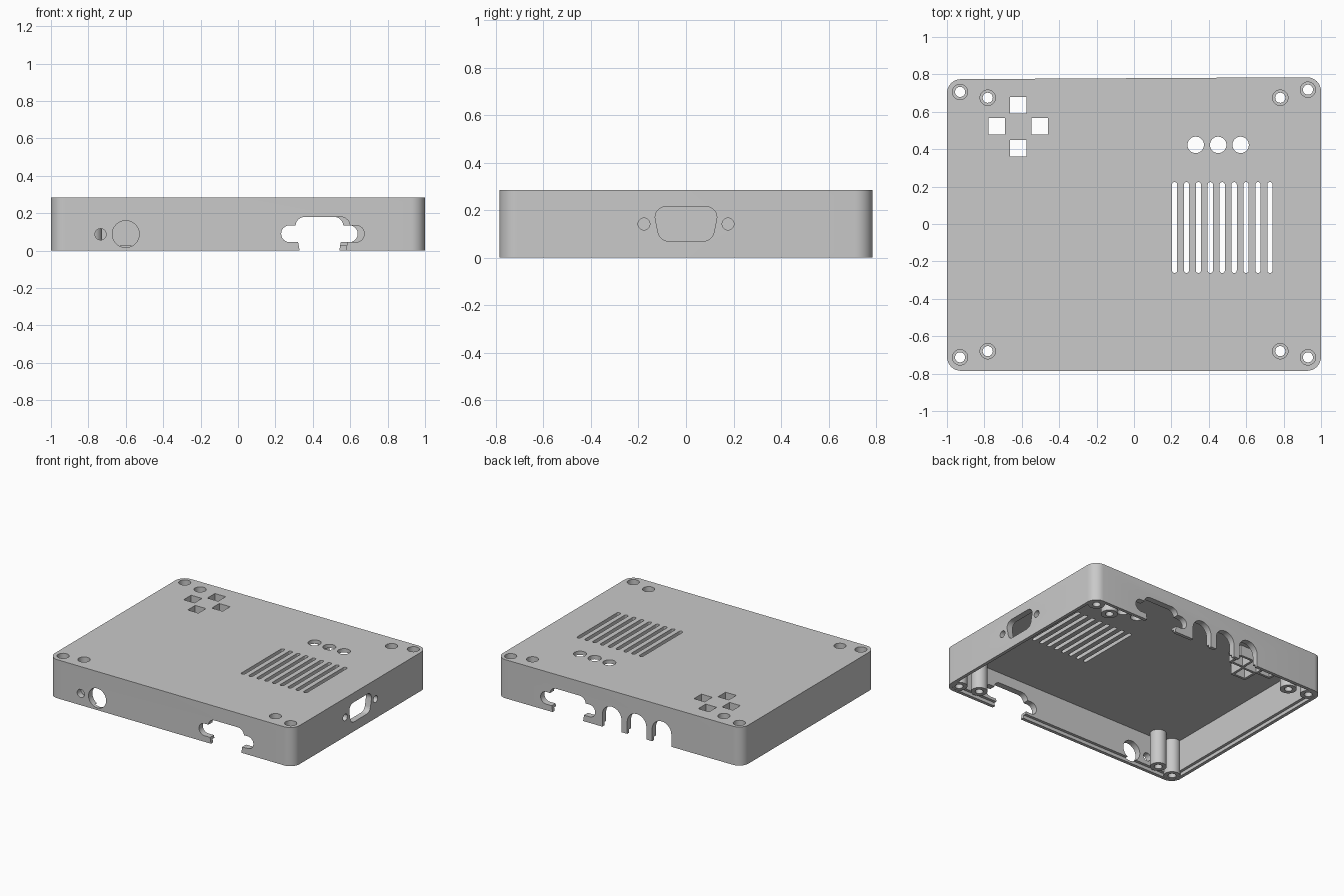
import bpy, bmesh, math
from mathutils import Vector

if "Cube" in bpy.data.objects:
    bpy.data.objects.remove(bpy.data.objects["Cube"], do_unlink=True)

HEIGHT, CEILING, STEP = 0.285, 0.257, 0.025

grey = bpy.data.materials.new("plain grey plastic")
grey.use_nodes = True
grey.diffuse_color = (0.585, 0.585, 0.585, 1)
grey.node_tree.nodes["Principled BSDF"].inputs["Base Color"].default_value = grey.diffuse_color


def rounded(corners, r, seg=8):
    """Outline with every corner replaced by an arc."""
    out, n = [], len(corners)
    for i in range(n):
        p = Vector(corners[i])
        u = (Vector(corners[i - 1]) - p).normalized()
        v = (Vector(corners[(i + 1) % n]) - p).normalized()
        half = u.angle(v) / 2
        centre = p + (u + v).normalized() * r / math.sin(half)
        a = p + u * r / math.tan(half) - centre
        b = p + v * r / math.tan(half) - centre
        for k in range(seg + 1):
            out.append(centre + a.slerp(b, k / seg).normalized() * r)
    return out


def rect(x0, x1, y0, y1):
    return [(x0, y0), (x1, y0), (x1, y1), (x0, y1)]


def capsule(x0, x1, y0, y1):
    return rounded(rect(x0, x1, y0, y1), min(x1 - x0, y1 - y0) * 0.495)


def circle(x, y, r, n=32):
    return [(x + r * math.cos(math.tau * i / n), y + r * math.sin(math.tau * i / n))
            for i in range(n)]


def prism(name, outline, lo, hi, axis="z"):
    place = {"x": lambda a, b, h: (h, a, b),
             "y": lambda a, b, h: (a, h, b),
             "z": lambda a, b, h: (a, b, h)}[axis]
    bm = bmesh.new()
    ends = [[bm.verts.new(place(p[0], p[1], h)) for p in outline] for h in (lo, hi)]
    bm.faces.new(ends[0])
    bm.faces.new(ends[1])
    for i in range(len(outline)):
        bm.faces.new((ends[0][i - 1], ends[0][i], ends[1][i], ends[1][i - 1]))
    bmesh.ops.recalc_face_normals(bm, faces=bm.faces)
    mesh = bpy.data.meshes.new(name)
    bm.to_mesh(mesh)
    bm.free()
    mesh.materials.append(grey)
    ob = bpy.data.objects.new(name, mesh)
    bpy.context.scene.collection.objects.link(ob)
    return ob


def outer(inset, r):
    """Case outline; the back edge is slightly skewed."""
    i = inset
    return rounded([(-1 + i, -0.785 + i), (1 - i, -0.785 + i),
                    (1 - i, 0.785 - i), (-1 + i, 0.774 - i)], r)


case = prism("case_lid", outer(0, 0.075), 0, HEIGHT)


def combine(tool, operation):
    mod = case.modifiers.new("combine", "BOOLEAN")
    mod.operation, mod.solver, mod.object = operation, "EXACT", tool
    bpy.context.view_layer.objects.active = case
    bpy.ops.object.modifier_apply(modifier=mod.name)
    bpy.data.objects.remove(tool, do_unlink=True)


def cut(outline, lo, hi, axis="z"):
    combine(prism("cutter", outline, lo, hi, axis), "DIFFERENCE")


def add(outline, lo, hi):
    combine(prism("addition", outline, lo, hi), "UNION")


# Hollow interior with a stepped lip at the rim
cut(outer(0.045, 0.04), -0.1, CEILING)
cut(outer(0.024, 0.055), -0.1, STEP)

# Screw posts
posts = [(s * 0.782, y) for s in (-1, 1) for y in (-0.68, 0.675)]
posts += [(-0.93, -0.713), (0.93, -0.713), (-0.93, 0.706), (0.93, 0.718)]
for x, y in posts:
    add(circle(x, y, 0.056), 0.001, 0.27)

# Square button guides
buttons = [(-0.62, 0.635), (-0.735, 0.522), (-0.505, 0.522), (-0.62, 0.405)]
for x, y in buttons:
    add(rect(x - 0.062, x + 0.062, y - 0.062, y + 0.062), 0.18, 0.27)
for x, y in buttons:
    cut(rect(x - 0.044, x + 0.044, y - 0.044, y + 0.044), 0.1, 0.4)

# Screw holes with counterbores
for x, y in posts:
    cut(circle(x, y, 0.027), -0.1, 0.4)
    cut(circle(x, y, 0.041), 0.17, 0.4)

# Indicator holes and vent slots
for i in range(3):
    cut(circle(0.33 + 0.12 * i, 0.423, 0.044), 0.2, 0.4)
for i in range(9):
    x = 0.217 + 0.0637 * i
    cut(capsule(x - 0.014, x + 0.014, -0.262, 0.224), 0.2, 0.4)


# Connector openings at the rim, front and back
def rim_connector(x, y0, y1):
    cut(capsule(x - 0.222, x + 0.222, 0.045, 0.135), y0, y1, "y")
    cut(rounded([(x - 0.115, -0.05), (x + 0.115, -0.05),
                 (x + 0.155, 0.18), (x - 0.155, 0.18)], 0.05), y0, y1, "y")


rim_connector(0.453, -0.9, -0.7)
rim_connector(0.418, 0.7, 0.9)

# Front round sockets
cut(circle(-0.6, 0.088, 0.072), -0.9, -0.7, "y")
cut(circle(-0.735, 0.087, 0.03), -0.9, -0.737, "y")

# Arched cable slots at the back
for i in range(3):
    x = 0.06 - 0.203 * i
    cut(rounded(rect(x - 0.078, x + 0.078, -0.2, 0.167), 0.077), 0.7, 0.9, "y")

# Side connector with its two screw holes
cut(rounded([(-0.11, 0.07), (0.11, 0.07), (0.14, 0.215), (-0.14, 0.215)], 0.045), 0.9, 1.1, "x")
for s in (-1, 1):
    cut(circle(s * 0.177, 0.142, 0.025), 0.9, 1.1, "x")

# Smooth curves, crisp edges
bpy.ops.object.select_all(action="DESELECT")
case.select_set(True)
bpy.context.view_layer.objects.active = case
bpy.ops.object.shade_smooth_by_angle(angle=math.radians(30))
